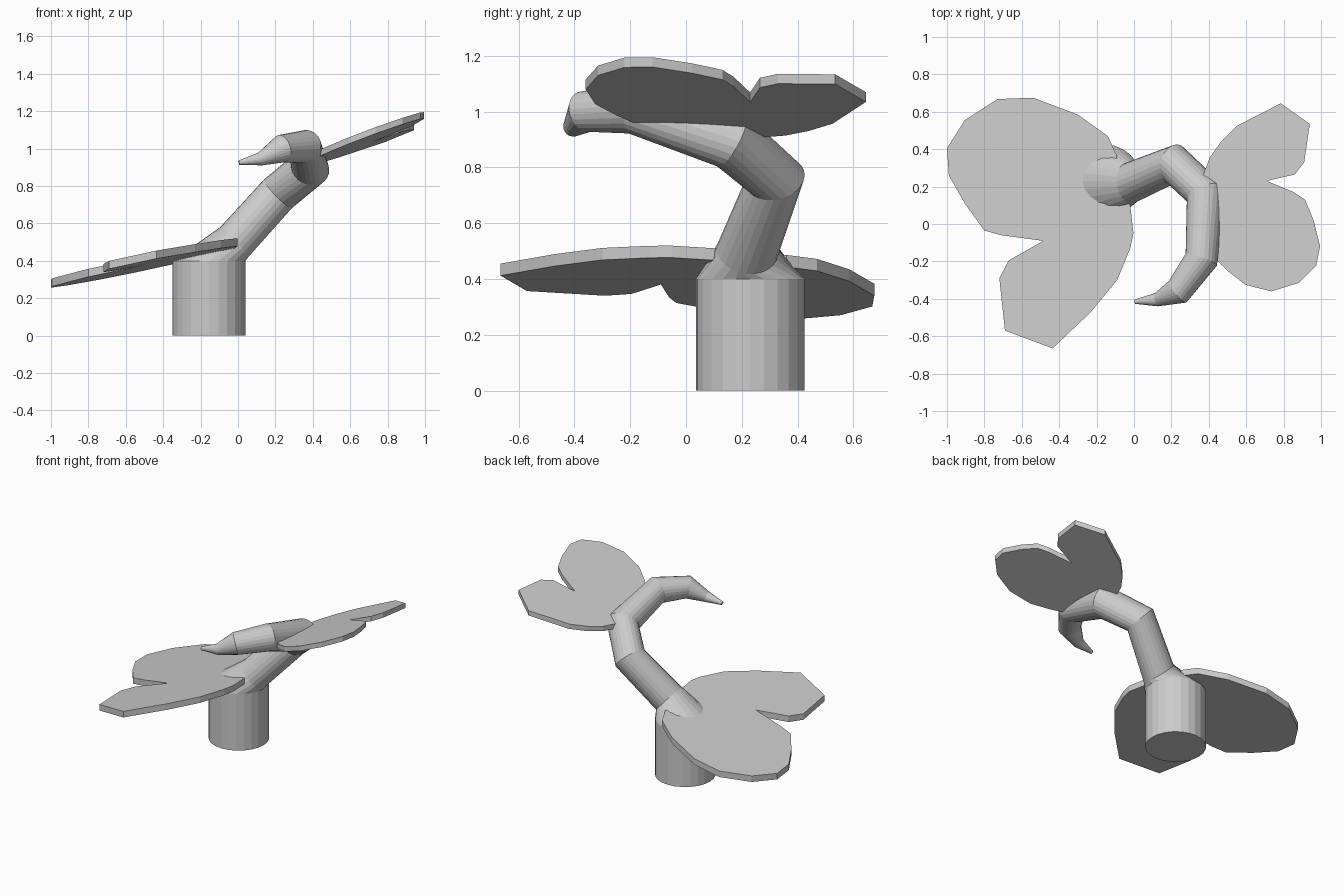
import bpy, bmesh, math
from mathutils import Vector

if "Cube" in bpy.data.objects:
    bpy.data.objects.remove(bpy.data.objects["Cube"])


def make_object(name, bm):
    bmesh.ops.recalc_face_normals(bm, faces=bm.faces)
    mesh = bpy.data.meshes.new(name)
    bm.to_mesh(mesh)
    bm.free()
    obj = bpy.data.objects.new(name, mesh)
    bpy.context.collection.objects.link(obj)
    return obj


def tube(name, path, sides=24):
    """Loft circles along (centre, radius) stations, mitred at each bend."""
    pts = [Vector(p) for p, r in path]
    bm = bmesh.new()
    rings = []
    normal, axis = Vector((0, 0, 1)), Vector((1, 0, 0))
    for i, (p, (_, r)) in enumerate(zip(pts, path)):
        new = Vector((0, 0, 1))
        if i > 1:
            before = (p - pts[i - 1]).normalized()
            after = (pts[i + 1] - p).normalized() if i + 1 < len(pts) else before
            new = (before + after).normalized()
        axis = normal.rotation_difference(new) @ axis
        normal = new
        side = normal.cross(axis)
        rings.append([bm.verts.new(p + r * (math.cos(a) * axis + math.sin(a) * side))
                      for a in (2 * math.pi * k / sides for k in range(sides))])
    for lo, hi in zip(rings, rings[1:]):
        for k in range(sides):
            n = (k + 1) % sides
            bm.faces.new((lo[k], lo[n], hi[n], hi[k]))
    bm.faces.new(rings[0][::-1])
    bm.faces.new(rings[-1])
    return make_object(name, bm)


def leaf(name, outline, plane, thickness=0.043):
    """Extrude an outline lying on the tilted plane z = a + b*x + c*y."""
    a, b, c = plane
    bm = bmesh.new()
    top = bm.faces.new([bm.verts.new((x, y, a + b * x + c * y)) for x, y in outline])
    ext = bmesh.ops.extrude_face_region(bm, geom=[top], use_keep_orig=True)
    moved = [v for v in ext["geom"] if isinstance(v, bmesh.types.BMVert)]
    bmesh.ops.translate(bm, verts=moved, vec=(0, 0, -thickness))
    return make_object(name, bm)


# Curling stem: thick base, bent middle, pointed tip
tube("stem", [
    ((-0.155, 0.23, 0.0), 0.195),
    ((-0.155, 0.23, 0.4), 0.195),
    ((-0.02, 0.22, 0.5), 0.11),
    ((0.215, 0.32, 0.76), 0.107),
    ((0.385, 0.16, 0.9), 0.108),
    ((0.36, -0.19, 1.01), 0.09),
    ((0.235, -0.36, 1.0), 0.075),
    ((0.12, -0.405, 0.945), 0.036),
    ((0.005, -0.415, 0.925), 0.012),
])

# Large lower leaf with a side notch
leaf("lower_leaf", [
    (-0.09, 0.36), (-0.14, 0.47), (-0.3, 0.585), (-0.54, 0.675), (-0.73, 0.668),
    (-0.905, 0.555), (-1.0, 0.405), (-0.99, 0.26), (-0.905, 0.11), (-0.8, -0.035),
    (-0.71, -0.06), (-0.485, -0.09), (-0.67, -0.195), (-0.72, -0.29), (-0.69, -0.57),
    (-0.435, -0.665), (-0.23, -0.47), (-0.09, -0.3), (-0.02, -0.13), (-0.003, -0.05),
    (-0.02, 0.1), (-0.14, 0.25),
], (0.518, 0.203, -0.038))

# Smaller upper leaf with an outer notch
leaf("upper_leaf", [
    (0.365, 0.25), (0.405, 0.355), (0.465, 0.44), (0.55, 0.525), (0.785, 0.645),
    (0.94, 0.535), (0.91, 0.33), (0.86, 0.265), (0.71, 0.23), (0.855, 0.17),
    (0.915, 0.13), (0.96, 0.02), (0.995, -0.12), (0.975, -0.22), (0.88, -0.315),
    (0.735, -0.36), (0.595, -0.325), (0.5, -0.25), (0.43, -0.18), (0.4, 0.0),
    (0.44, 0.215),
], (0.823, 0.366, -0.063), 0.035)
